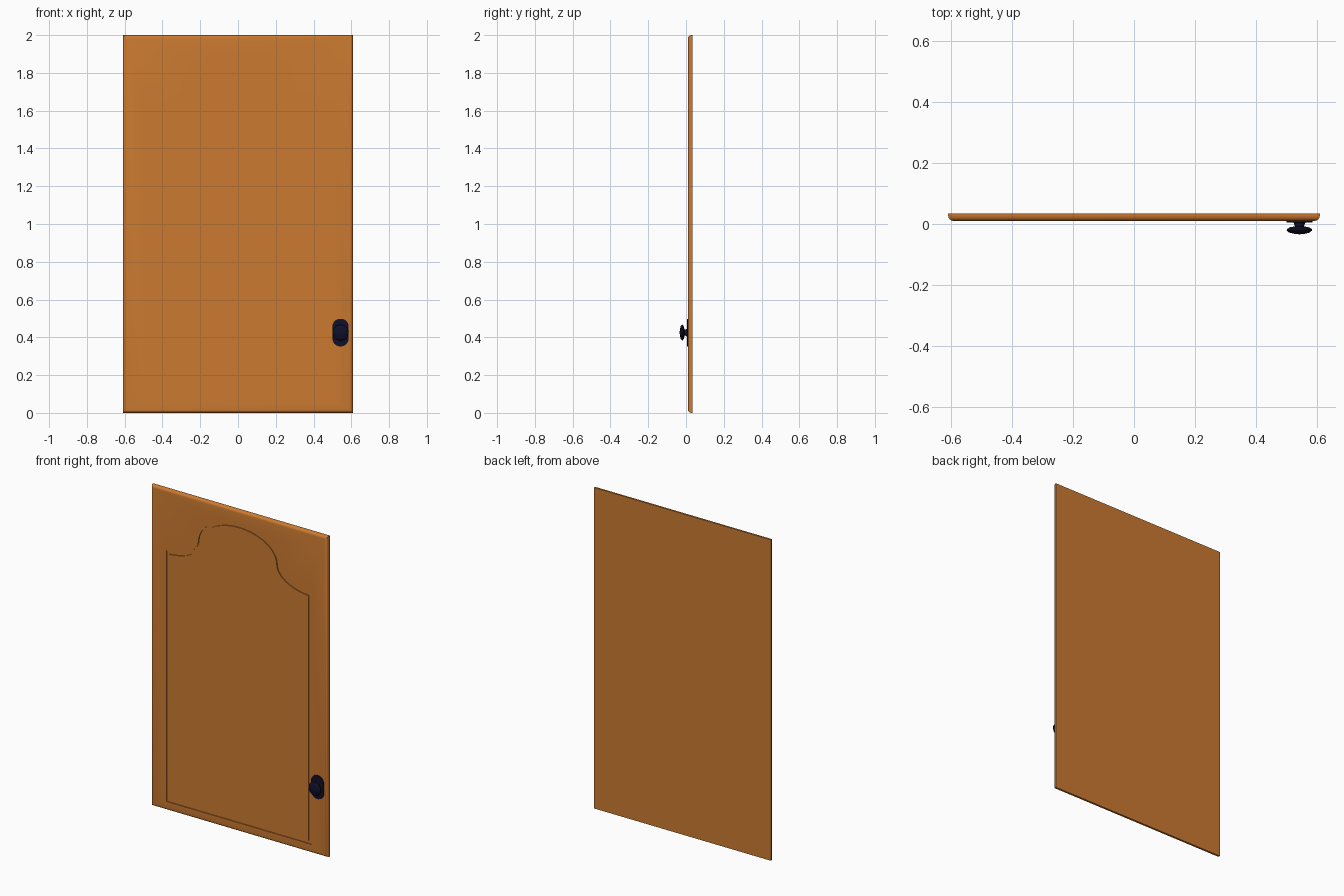
import bpy, bmesh
from math import sin, cos, pi, acos
from mathutils import Matrix

cube = bpy.data.objects.get("Cube")
if cube:
    bpy.data.objects.remove(cube, do_unlink=True)


def material(name, rgb):
    m = bpy.data.materials.new(name)
    m.use_nodes = True
    m.diffuse_color = (*rgb, 1)
    m.node_tree.nodes["Principled BSDF"].inputs["Base Color"].default_value = (*rgb, 1)
    return m


wood = material("warm orange wood", (0.60, 0.195, 0.030))
iron = material("dark navy iron", (0.005, 0.005, 0.024))


def make(name, bm, mat):
    bmesh.ops.recalc_face_normals(bm, faces=bm.faces)
    me = bpy.data.meshes.new(name)
    bm.to_mesh(me)
    bm.free()
    ob = bpy.data.objects.new(name, me)
    bpy.context.collection.objects.link(ob)
    me.materials.append(mat)
    return ob


def smooth(ob):
    bpy.ops.object.select_all(action='DESELECT')
    ob.select_set(True)
    bpy.context.view_layer.objects.active = ob
    bpy.ops.object.shade_smooth_by_angle(angle=pi / 5)


W, H, FRONT, BACK = 0.61, 2.0, 0.010, 0.035

# Door slab with rounded front edges
bm = bmesh.new()
bmesh.ops.create_cube(bm, size=1)
bmesh.ops.scale(bm, verts=bm.verts, vec=(2 * W, BACK - FRONT, H))
bmesh.ops.translate(bm, verts=bm.verts, vec=(0, (FRONT + BACK) / 2, H / 2))
rim = [e for e in bm.edges if all(v.co.y < 0.02 for v in e.verts)]
bmesh.ops.bevel(bm, geom=rim, offset=0.018, segments=4, profile=0.5, affect='EDGES')
door = make("door", bm, wood)


# Cathedral-arch outline, moved inward by d
def outline(d):
    side, spring, steps = 0.5, 1.735, 10
    a, b = 0.22 + d, 0.115 + d      # scallop radii
    p, q = 0.28 - d, 0.18 - d       # arch radii
    end = acos(d / a)
    half = [(side - d, 0.055 + d)]
    for i in range(steps + 1):
        t = end * (1 - i / steps)
        half.append((side - a * cos(t), spring - b * sin(t)))
    for i in range(1, steps + 1):
        t = pi / 2 * i / steps
        half.append((p * cos(t), spring + q * sin(t)))
    return half + [(-x, z) for x, z in reversed(half[:-1])]


# Groove around the panel, cut out with a ring
bm = bmesh.new()
loops = [[bm.verts.new((x, FRONT + 0.006, z)) for x, z in outline(d)] for d in (0, 0.02)]
n = len(loops[0])
for i in range(n):
    j = (i + 1) % n
    bm.faces.new((loops[0][i], loops[0][j], loops[1][j], loops[1][i]))
top = bmesh.ops.extrude_face_region(bm, geom=bm.faces[:])["geom"]
bmesh.ops.translate(bm, verts=[g for g in top if isinstance(g, bmesh.types.BMVert)],
                    vec=(0, -0.03, 0))
cutter = make("groove_cutter", bm, wood)
cutter.hide_render = True
cut = door.modifiers.new("groove", 'BOOLEAN')
cut.operation = 'DIFFERENCE'
cut.solver = 'EXACT'
cut.object = cutter
bpy.context.view_layer.objects.active = door
bpy.ops.object.modifier_apply(modifier=cut.name)
bpy.data.objects.remove(cutter, do_unlink=True)
smooth(door)

KX, KZ = 0.543, 0.425

# Rounded backplate behind the knob
bm = bmesh.new()
ring = []
for i in range(16):
    t = 2 * pi * (i + 0.5) / 16
    lift = 0.03 if sin(t) > 0 else -0.03
    ring.append(bm.verts.new((KX + 0.044 * cos(t), FRONT + 0.001, KZ + lift + 0.044 * sin(t))))
face = bm.faces.new(ring)
ext = bmesh.ops.extrude_face_region(bm, geom=[face])["geom"]
bmesh.ops.translate(bm, verts=[g for g in ext if isinstance(g, bmesh.types.BMVert)],
                    vec=(0, -0.006, 0))
smooth(make("knob_backplate", bm, iron))

# Turned knob: profile of (radius, y) spun about its axis
profile = [(0.022, 0.008), (0.018, 0.002), (0.015, -0.008), (0.032, -0.011),
           (0.041, -0.017), (0.042, -0.021), (0.034, -0.028), (0.018, -0.032), (0, -0.034)]
bm = bmesh.new()
verts = [bm.verts.new((r, y, 0)) for r, y in profile]
edges = [bm.edges.new(pair) for pair in zip(verts, verts[1:])]
bmesh.ops.spin(bm, geom=verts + edges, cent=(0, 0, 0), axis=(0, 1, 0),
               angle=2 * pi, steps=24)
bmesh.ops.remove_doubles(bm, verts=bm.verts, dist=0.0001)
bmesh.ops.transform(bm, matrix=Matrix.Translation((KX, 0, KZ)), verts=bm.verts)
smooth(make("knob", bm, iron))
